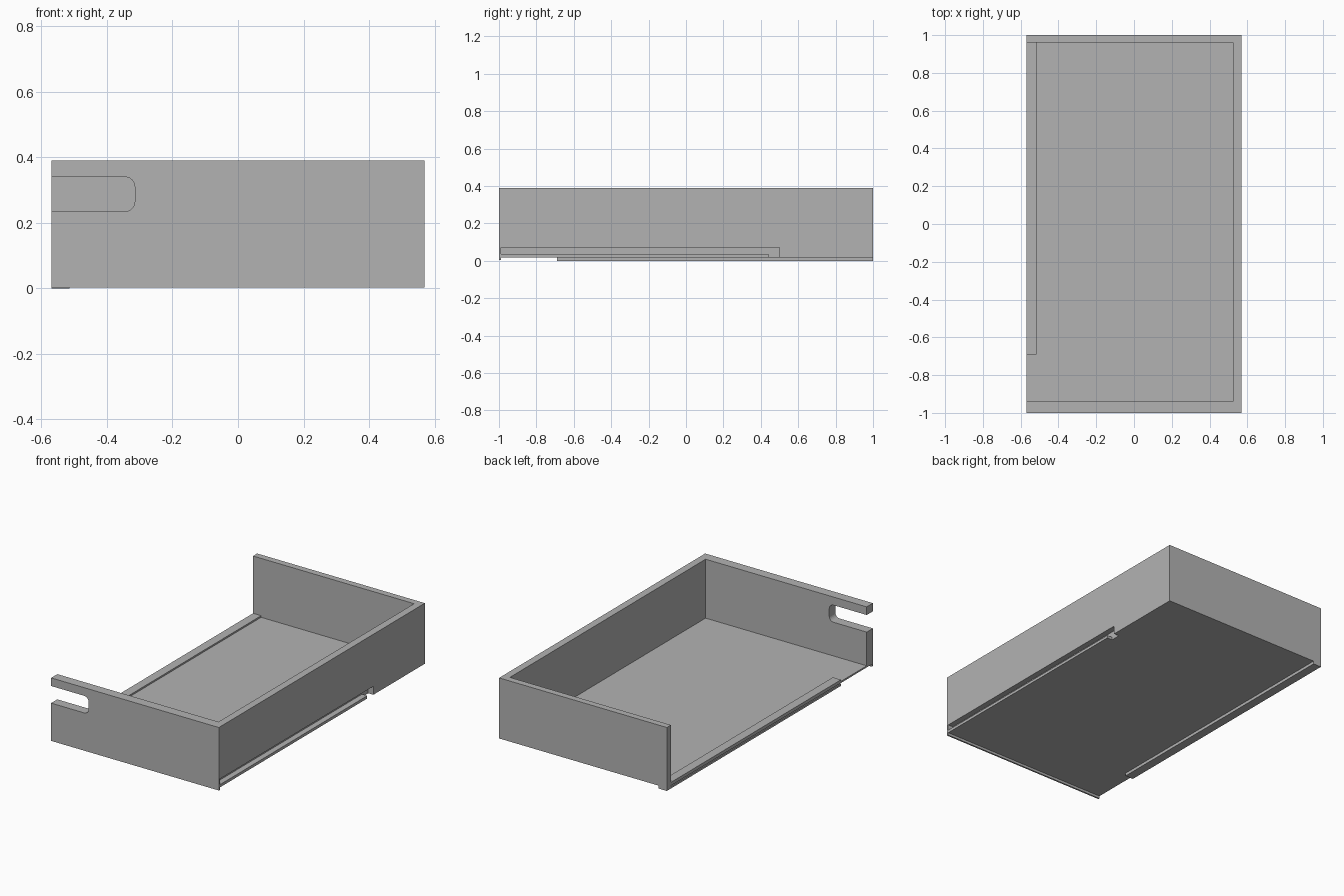
import bpy, bmesh, math
from mathutils import Vector

cube = bpy.data.objects.get("Cube")
if cube:
    bpy.data.objects.remove(cube, do_unlink=True)

grey = bpy.data.materials.new("plain_grey")
grey.use_nodes = True
COLOR = (0.45, 0.45, 0.45, 1)
grey.diffuse_color = COLOR
grey.node_tree.nodes["Principled BSDF"].inputs["Base Color"].default_value = COLOR

X, Y = 0.57, 1.0                 # half width and half length
BASE, FLOOR, TOP = 0.018, 0.028, 0.39
INNER_X, INNER_F, INNER_B = 0.525, -0.94, 0.96


def prism(name, points, push):
    """Extrude a flat outline along a vector."""
    bm = bmesh.new()
    face = bm.faces.new([bm.verts.new(p) for p in points])
    moved = bmesh.ops.extrude_face_region(bm, geom=[face])["geom"]
    verts = [g for g in moved if isinstance(g, bmesh.types.BMVert)]
    bmesh.ops.translate(bm, verts=verts, vec=Vector(push))
    bmesh.ops.recalc_face_normals(bm, faces=bm.faces)
    mesh = bpy.data.meshes.new(name)
    bm.to_mesh(mesh)
    bm.free()
    mesh.materials.append(grey)
    obj = bpy.data.objects.new(name, mesh)
    bpy.context.collection.objects.link(obj)
    return obj


def box(name, x0, x1, y0, y1, z0, z1):
    base = [(x0, y0, z0), (x1, y0, z0), (x1, y1, z0), (x0, y1, z0)]
    return prism(name, base, (0, 0, z1 - z0))


def cut(target, cutter):
    """Subtract the cutter and discard it."""
    cutter.hide_render = True
    mod = target.modifiers.new("cut", 'BOOLEAN')
    mod.operation, mod.solver, mod.object = 'DIFFERENCE', 'EXACT', cutter
    bpy.context.view_layer.objects.active = target
    bpy.ops.object.modifier_apply(modifier=mod.name)
    bpy.data.objects.remove(cutter, do_unlink=True)


# Three walls, open on one long side
outline = [(-X, -Y), (X, -Y), (X, Y), (-X, Y),
           (-X, INNER_B), (INNER_X, INNER_B), (INNER_X, INNER_F), (-X, INNER_F)]
walls = prism("walls", [(x, y, BASE) for x, y in outline], (0, 0, TOP - BASE))

# Round-cornered slot in the front wall, open at its end
z0, z1, end, r = 0.235, 0.34, -0.315, 0.03
slot = [(-X - 0.1, z1), (-X - 0.1, z0)]
for cz, start in ((z0 + r, -90), (z1 - r, 0)):
    for i in range(7):
        a = math.radians(start + i * 15)
        slot.append((end - r + r * math.cos(a), cz + r * math.sin(a)))
cut(walls, prism("slot_cutter", [(x, -Y - 0.1, z) for x, z in slot], (0, 0.3, 0)))

# Floor plate between the walls
floor = box("floor", -X, INNER_X, INNER_F, INNER_B, BASE, FLOOR)

# Sliding groove along the long wall, with an entry notch at its back end
cut(walls, box("groove_cutter", 0.535, X + 0.1, -0.99, 0.5, 0.035, 0.07))
cut(walls, box("notch_cutter", 0.535, X + 0.1, 0.44, 0.5, -0.1, 0.05))

# Lip under the front wall
box("front_lip", -X, X, -Y, -0.99, 0.003, BASE)

# Rail along the open side, hanging below the floor and standing just above it
rail = box("side_rail", -X, -0.515, -0.69, INNER_B, 0, 0.038)
box("rail_back_end", -X, -0.515, INNER_B, Y, 0, BASE)
cut(rail, box("rail_cutter", -X - 0.1, -0.545, -0.8, INNER_B + 0.1, 0.012, 0.018))
